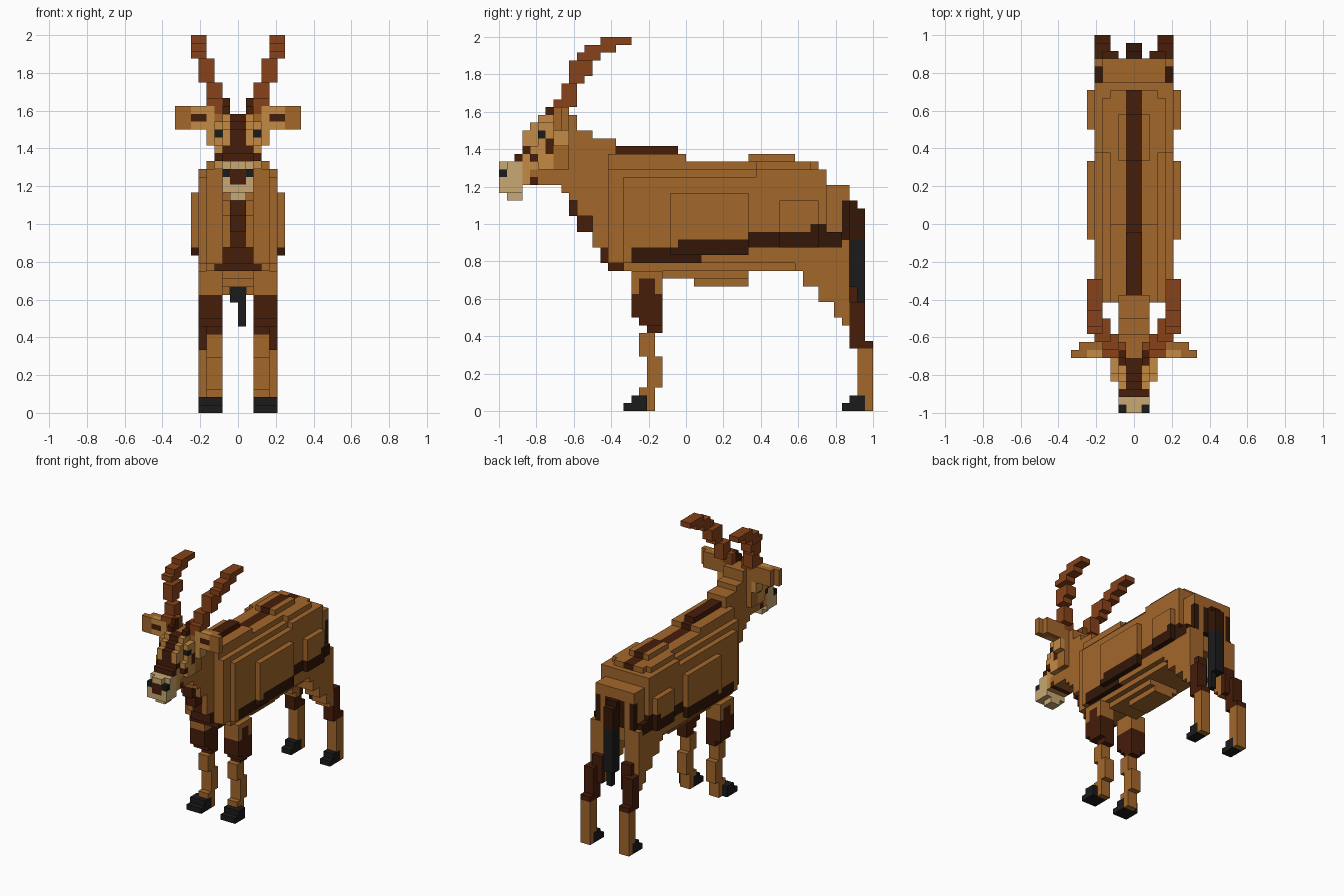
import bpy, bmesh

if "Cube" in bpy.data.objects:
    bpy.data.objects.remove(bpy.data.objects["Cube"])

U = 1 / 24  # size of one block
COLOURS = {"coat": "A3672B", "face": "C48A44", "muzzle": "C8A872", "dark": "471D0A",
           "stripe": "331707", "black": "1B1B1B", "horn": "874218"}


def linear(c):
    return c / 12.92 if c <= 0.04045 else ((c + 0.055) / 1.055) ** 2.4


mats = []
for name, h in COLOURS.items():
    m = bpy.data.materials.new(name)
    m.diffuse_color = [linear(int(h[i:i + 2], 16) / 255) for i in (0, 2, 4)] + [1]
    m.use_nodes = True
    m.node_tree.nodes["Principled BSDF"].inputs["Base Color"].default_value = m.diffuse_color
    mats.append(m)
KEYS = list(COLOURS)
grid = {}  # block position -> (part, colour)


def box(part, col, x0, x1, y0, y1, z0, z1, mirror=True):
    """Fill blocks with a colour, on both sides of the middle."""
    for x in range(x0, x1):
        for y in range(y0, y1):
            for z in range(z0, z1):
                grid[x, y, z] = (part, col)
                if mirror:
                    grid[-x - 1, y, z] = (part, col)


def paint(col, *r):
    """Recolour the blocks that already exist in a region."""
    x0, x1, y0, y1, z0, z1 = r
    for (x, y, z), (part, _) in list(grid.items()):
        ax = x if x >= 0 else -x - 1
        if x0 <= ax < x1 and y0 <= y < y1 and z0 <= z < z1:
            grid[x, y, z] = (part, col)


# Neck, stepping back as it goes down
for w, y0, y1, z0, z1 in [(2, -16, -14, 28, 38), (2, -15, -12, 27, 36),
                          (2, -14, -9, 25, 35), (2, -12, -9, 21, 35)]:
    box("neck", "coat", 0, w, y0, y1, z0, z1)
# Body layers, narrow and tall to wide and low
for w, y0, y1, z0, z1 in [(3, -10, 0, 18, 33), (3, 0, 17, 18, 32), (2, 8, 14, 18, 33),
                          (4, -10, 18, 19, 31), (4, -8, 18, 18, 31), (4, 9, 16, 19, 32),
                          (5, -8, 17, 19, 30), (5, 9, 18, 19, 31), (4, 17, 20, 19, 29),
                          (5, 17, 18, 20, 28), (5, 18, 20, 19, 23), (4, 19, 21, 27, 29),
                          (6, -2, 8, 20, 28), (6, 12, 17, 21, 27),
                          (3, -3, 8, 17, 18), (2, 1, 8, 16, 17)]:
    box("body", "coat", 0, w, y0, y1, z0, z1)
box("body", "dark", 0, 1, -9, -1, 33, 34)
box("body", "stripe", 0, 4, 20, 21, 22, 27)
paint("coat", 2, 3, 20, 21, 22, 27)
# Dark back line and flank stripe
for y0, y1, z in [(-1, 0, 32), (0, 8, 31), (8, 14, 32), (14, 17, 31)]:
    paint("dark", 0, 1, y0, y1, z, z + 1)
for y0, y1, z0, z1 in [(-7, 2, 19, 21), (-1, 8, 20, 22), (8, 20, 21, 23), (16, 18, 23, 24)]:
    paint("stripe", 4, 6, y0, y1, z0, z1)
# Dark chest ridge
for w, y0, y1, z0, z1 in [(1, -15, -14, 25, 27), (1, -14, -12, 23, 26), (1, -12, -11, 21, 24),
                          (2, -11, -9, 19, 21), (3, -10, -8, 18, 19)]:
    box("chest", "dark", 0, w, y0, y1, z0, z1)

# Thighs and hind legs
for x0, y0, y1, z0, z1 in [(1, 14, 15, 18, 22), (1, 15, 17, 16, 21), (1, 17, 19, 15, 21),
                           (2, 17, 19, 14, 15), (2, 19, 20, 12, 21), (2, 20, 21, 11, 22)]:
    box("hind_leg", "coat", x0, 5, y0, y1, z0, z1)
box("hind_leg", "dark", 2, 4, 21, 22, 11, 16)
box("hind_leg", "dark", 3, 5, 21, 23, 8, 14)
box("hind_leg", "dark", 3, 5, 22, 24, 8, 9)
box("hind_leg", "coat", 3, 5, 22, 24, 0, 8)
box("hind_leg", "black", 3, 5, 20, 23, 0, 1)
box("hind_leg", "black", 3, 5, 21, 23, 1, 2)

# Front legs
box("front_leg", "coat", 2, 5, -7, -3, 15, 18)
paint("dark", 4, 5, -6, -4, 15, 17)
for x1, y0, y1, z0, z1 in [(5, -7, -3, 12, 15), (5, -6, -3, 11, 12), (4, -5, -3, 10, 11)]:
    box("front_leg", "dark", 2, x1, y0, y1, z0, z1)
for y0, y1, z0, z1 in [(-6, -4, 7, 10), (-5, -3, 3, 7), (-6, -4, 0, 3)]:
    box("front_leg", "coat", 2, 4, y0, y1, z0, z1)
box("front_leg", "black", 2, 5, -8, -5, 0, 1)
box("front_leg", "black", 2, 5, -7, -5, 1, 2)

# Tail
box("tail", "stripe", 0, 1, 20, 22, 25, 27)
box("tail", "stripe", 0, 1, 21, 23, 22, 26)
box("tail", "black", 0, 1, 21, 23, 14, 22)
box("tail", "black", 0, 1, 21, 22, 11, 14, mirror=False)

# Head: skull, bridge and muzzle
for w, y0, y1, z0, z1 in [(3, -19, -15, 31, 37), (3, -17, -15, 37, 38), (2, -19, -15, 29, 38),
                          (2, -18, -14, 36, 38), (2, -20, -19, 29, 37), (2, -21, -20, 29, 36),
                          (3, -20, -18, 32, 34), (4, -17, -15, 34, 36)]:
    box("head", "face", 0, w, y0, y1, z0, z1)
paint("coat", 0, 3, -17, -14, 29, 38)
paint("coat", 0, 2, -20, -16, 29, 31)
paint("dark", 0, 1, -21, -17, 34, 38)
paint("dark", 2, 3, -20, -19, 32, 33)
paint("dark", 2, 3, -18, -17, 33, 35)
paint("dark", 2, 3, -17, -16, 35, 37)
box("head", "dark", 0, 2, -22, -21, 32, 33)
box("head", "dark", 0, 2, -21, -20, 33, 34)
paint("dark", 0, 2, -20, -19, 29, 30)
box("head", "muzzle", 0, 2, -23, -21, 28, 32)
box("head", "muzzle", 0, 2, -24, -23, 28, 31)
box("head", "muzzle", 0, 1, -24, -23, 31, 32)
box("head", "muzzle", 0, 1, -23, -21, 27, 28)
paint("dark", 0, 1, -24, -23, 29, 31)
paint("black", 1, 2, -24, -23, 30, 31)
box("head", "black", 2, 3, -19, -18, 35, 36)

# Ears
box("ear", "face", 3, 8, -17, -16, 36, 39)
box("ear", "coat", 3, 7, -16, -15, 36, 39)
paint("coat", 6, 8, -17, -16, 36, 39)
paint("dark", 4, 6, -17, -16, 37, 38)

# Horns, sweeping out and back
box("horn", "dark", 1, 2, -18, -16, 38, 39)
for x, y0, y1, z0, z1 in [(1, -17, -15, 38, 40), (2, -17, -14, 39, 40), (2, -16, -14, 40, 42),
                          (3, -15, -13, 42, 43), (3, -15, -12, 43, 45), (4, -14, -11, 45, 46),
                          (4, -13, -9, 46, 47), (4, -11, -7, 47, 48)]:
    box("horn", "horn", x, x + 2, y0, y1, z0, z1)
paint("dark", 1, 2, -17, -16, 38, 40)

# One mesh per part, keeping only outside faces
bms = {}
for (x, y, z), (part, col) in grid.items():
    if part not in bms:
        bms[part] = bmesh.new()
    bm = bms[part]
    for axis in range(3):
        for side in (0, 1):
            n = [x, y, z]
            n[axis] += 2 * side - 1
            if tuple(n) in grid:
                continue
            quad = []
            for a, b in [(0, 0), (1, 0), (1, 1), (0, 1)][::2 * side - 1]:
                p = [x, y, z]
                p[axis] += side
                p[(axis + 1) % 3] += a
                p[(axis + 2) % 3] += b
                quad.append(bm.verts.new([c * U for c in p]))
            bm.faces.new(quad).material_index = KEYS.index(col)
for part, bm in bms.items():
    bmesh.ops.remove_doubles(bm, verts=bm.verts, dist=1e-4)
    me = bpy.data.meshes.new(part)
    bm.to_mesh(me)
    bm.free()
    for m in mats:
        me.materials.append(m)
    bpy.context.collection.objects.link(bpy.data.objects.new(part, me))
